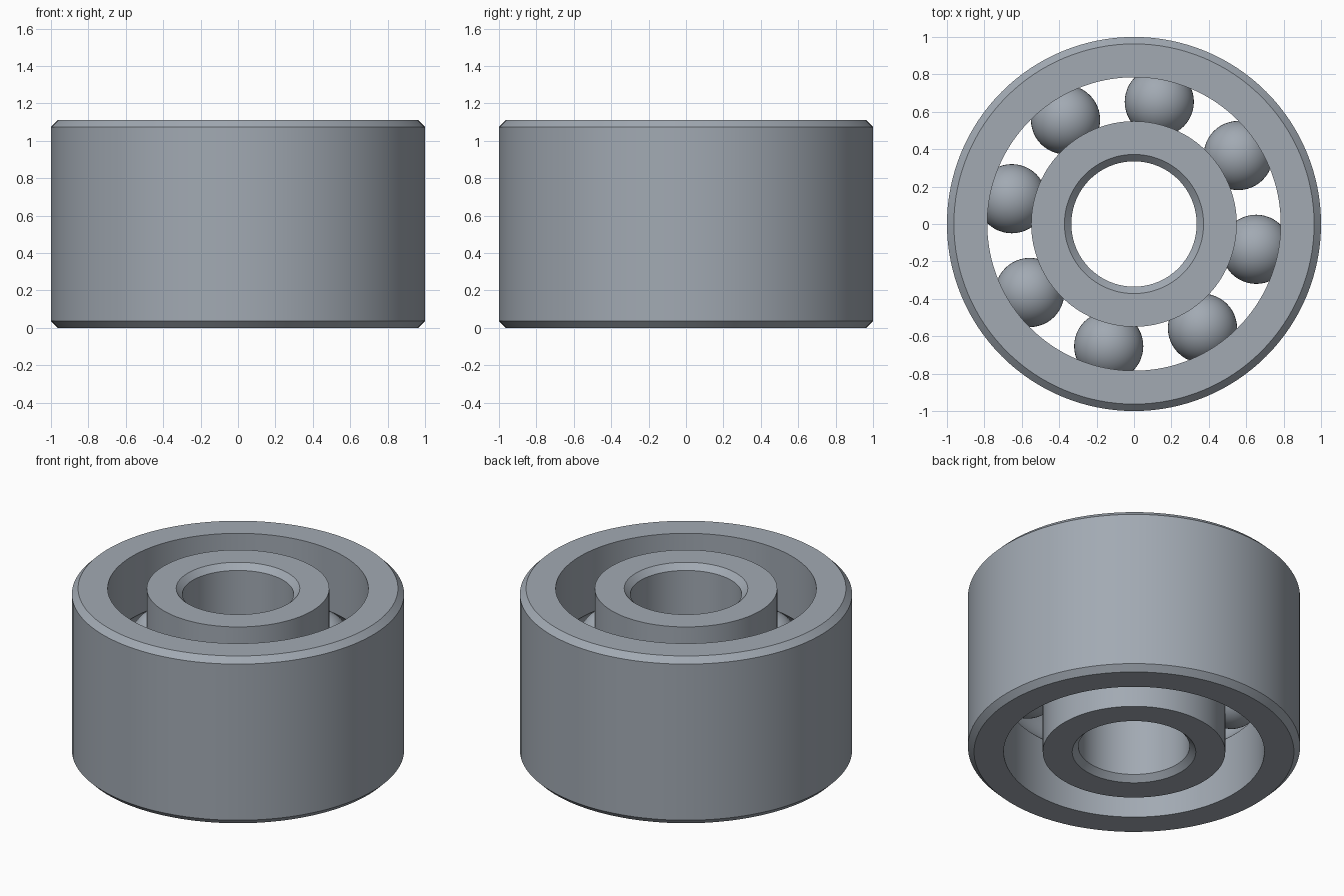
import bpy, bmesh
from math import sin, cos, asin, radians, pi, tau
from mathutils import Vector

HEIGHT = 1.111
MID = HEIGHT / 2
CHAMFER = 0.037
PITCH = 0.667          # radius of the circle through the ball centres
BALL = 0.185
GROOVE = 0.186
HALF_GAP = 0.1175
BALLS = 8

cube = bpy.data.objects.get("Cube")
if cube:
    bpy.data.objects.remove(cube, do_unlink=True)

steel = bpy.data.materials.new("steel grey")
steel.use_nodes = True
colour = (0.36, 0.40, 0.45, 1)
steel.diffuse_color = colour
steel.node_tree.nodes["Principled BSDF"].inputs["Base Color"].default_value = colour


def finish(name, bm):
    """Turn a bmesh into a steel object, smooth with sharp edges kept."""
    mesh = bpy.data.meshes.new(name)
    bm.to_mesh(mesh)
    bm.free()
    mesh.materials.append(steel)
    obj = bpy.data.objects.new(name, mesh)
    bpy.context.collection.objects.link(obj)
    bpy.ops.object.select_all(action='DESELECT')
    obj.select_set(True)
    bpy.context.view_layer.objects.active = obj
    bpy.ops.object.shade_smooth_by_angle(angle=radians(30))
    return obj


def race(name, plain, side):
    """Lathe a ring: chamfered at radius 'plain', ball groove on the other wall.
    side is +1 for the outer ring and -1 for the inner ring."""
    wall = PITCH + side * HALF_GAP
    lip = plain - side * CHAMFER
    profile = [(wall, 0), (lip, 0), (plain, CHAMFER),
               (plain, HEIGHT - CHAMFER), (lip, HEIGHT), (wall, HEIGHT)]
    # Ball groove, from its upper edge to its lower edge
    steps = 16
    span = pi / 2 - asin(HALF_GAP / GROOVE)
    for i in range(steps + 1):
        a = span * (1 - 2 * i / steps)
        profile.append((PITCH + side * GROOVE * cos(a), MID + GROOVE * sin(a)))

    bm = bmesh.new()
    verts = [bm.verts.new((r, 0, z)) for r, z in profile]
    edges = [bm.edges.new((v, verts[i - 1])) for i, v in enumerate(verts)]
    bmesh.ops.spin(bm, geom=verts + edges, cent=(0, 0, 0), axis=(0, 0, 1),
                   angle=tau, steps=128, use_merge=True)
    bmesh.ops.remove_doubles(bm, verts=bm.verts, dist=1e-5)
    bmesh.ops.recalc_face_normals(bm, faces=bm.faces)
    return finish(name, bm)


# Rings
race("outer_ring", 1.0, 1)
race("inner_ring", 0.335, -1)

# Balls
for i in range(BALLS):
    angle = radians(-11.7) + tau * i / BALLS
    bm = bmesh.new()
    bmesh.ops.create_uvsphere(bm, u_segments=48, v_segments=24, radius=BALL)
    ball = finish(f"ball_{i + 1}", bm)
    ball.location = Vector((PITCH * cos(angle), PITCH * sin(angle), MID))
